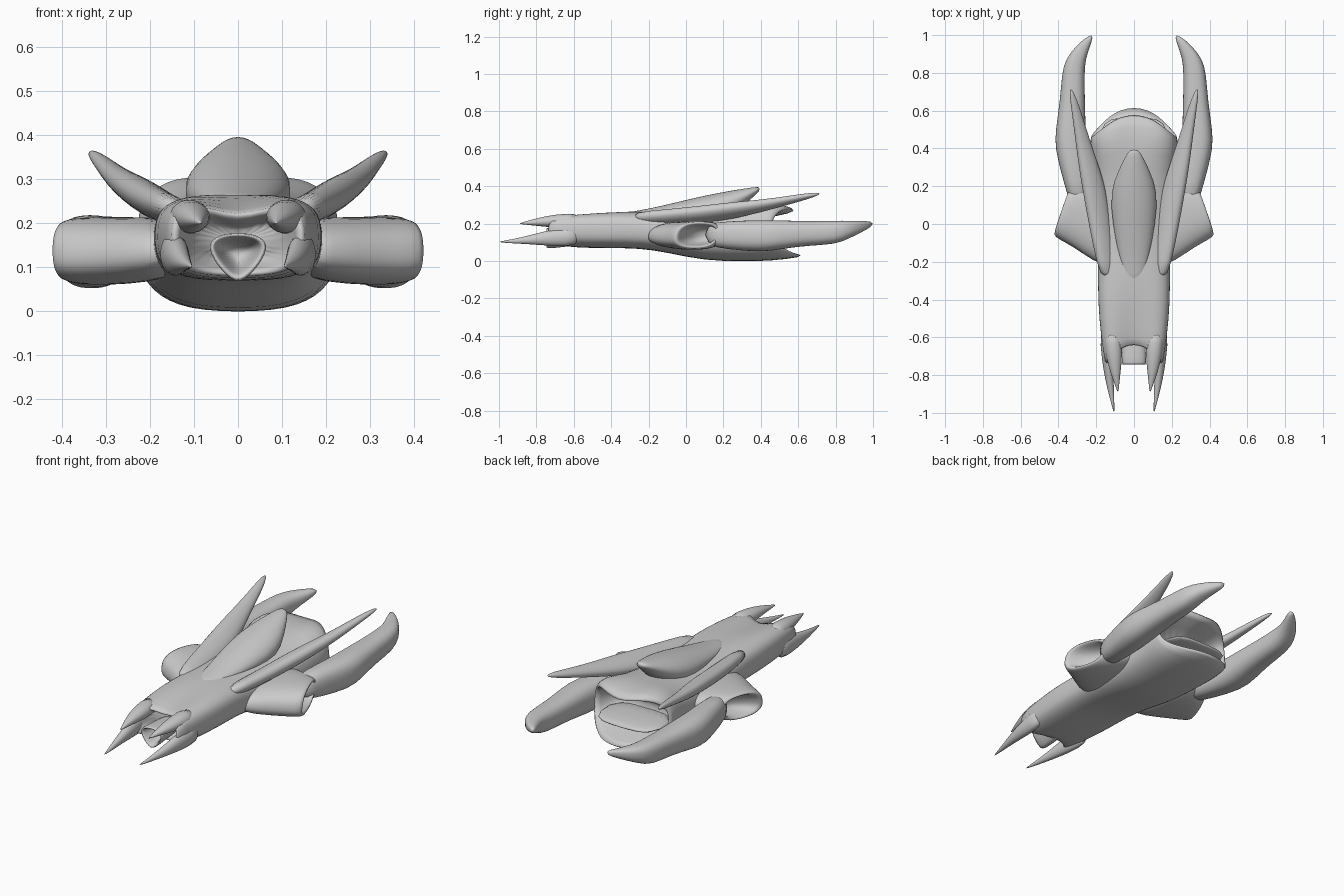
import bpy, bmesh, math
from mathutils import Vector


def ring(c, u, v, p=2.0, taper=0.0, dip=0.0, bow=0.0, n=24):
    """Superellipse around c with half-axes u, v; optional taper, top dip and y bow."""
    pts = []
    for i in range(n):
        a = 2 * math.pi * i / n
        ca, sa = math.cos(a), math.sin(a)
        s = math.copysign(abs(ca) ** (2 / p), ca)
        t = math.copysign(abs(sa) ** (2 / p), sa)
        q = Vector(c) + Vector(u) * s * (1 + taper * t) + Vector(v) * t
        q.y += bow * (1 - s * s)
        if t > 0:
            q.z -= dip * (1 - abs(s)) ** 1.5 * t
        pts.append(q)
    return pts


def loft(name, rings, mirror=False):
    bm = bmesh.new()
    loops = [[bm.verts.new(p) for p in r] for r in rings]
    n = len(loops[0])
    for a, b in zip(loops, loops[1:]):
        for i in range(n):
            j = (i + 1) % n
            bm.faces.new((a[i], a[j], b[j], b[i]))
    bm.faces.new(loops[0])
    bm.faces.new(loops[-1])
    bmesh.ops.recalc_face_normals(bm, faces=bm.faces)
    me = bpy.data.meshes.new(name)
    bm.to_mesh(me)
    bm.free()
    for f in me.polygons:
        f.use_smooth = True
    ob = bpy.data.objects.new(name, me)
    bpy.context.collection.objects.link(ob)
    if mirror:
        ob.modifiers.new("Mirror", 'MIRROR')
    sub = ob.modifiers.new("Smooth", 'SUBSURF')
    sub.levels = sub.render_levels = 1
    return ob


def tube(name, secs, p=2.0, mirror=True, roll=0.0, taper=0.0):
    """Loft along y from (y, cx, cz, rx, rz) sections, rolled about y."""
    c, s = math.cos(roll), math.sin(roll)
    return loft(name, [ring((x, y, z), (rx * c, 0, rx * s), (-rz * s, 0, rz * c), p, taper)
                       for y, x, z, rx, rz in secs], mirror)


# Main hull: hollow nose and hollow rear duct (y, half width, z0, z1, power, dip, bow)
hull = [
    (-.58, .10, .12, .20, 2.5, .02, .08),
    (-.73, .135, .095, .235, 3, .035, .10),
    (-.76, .152, .078, .255, 3, .04, .11),
    (-.60, .176, .070, .267, 3, .035, .04),
    (-.40, .193, .068, .272, 3, .015, 0),
    (-.25, .190, .068, .268, 3, .0, 0),
    (-.10, .195, .045, .265, 2.6, 0, 0),
    (.10, .210, .0, .270, 2.6, 0, 0),
    (.30, .220, -.002, .285, 2.6, 0, 0),
    (.42, .235, -.002, .335, 2.8, .03, .02),
    (.47, .230, .020, .315, 2.6, .04, .15),
    (.46, .212, .040, .290, 2.6, .04, .14),
    (.30, .160, .080, .220, 2.3, 0, .05),
]
loft("hull", [ring((0, y, (a + b) / 2), (w, 0, 0), (0, -.02 if y > .44 else 0, (b - a) / 2), p, 0, d, bow)
              for y, w, a, b, p, d, bow in hull])

# Shelf inside the rear duct
tube("duct_shelf", [(.3, 0, .12, .19, .02), (.5, 0, .12, .19, .018), (.57, 0, .115, .13, .008)], 2.5, False)

# Dorsal spine with overhanging rear tip
tube("dorsal_spine", [
    (-.32, 0, .25, .04, .012), (-.2, 0, .25, .075, .027), (0, 0, .26, .115, .068),
    (.17, 0, .28, .128, .085), (.28, 0, .325, .085, .058), (.36, 0, .37, .045, .025),
    (.395, 0, .385, .022, .012)], 2.0, False)

# Nose mouth: hollow wedge-shaped funnel
tube("mouth", [
    (-.5, 0, .13, .05, .04), (-.66, 0, .125, .055, .05), (-.745, 0, .122, .06, .058),
    (-.75, 0, .125, .05, .046), (-.72, 0, .128, .042, .038), (-.6, 0, .13, .025, .02)],
    2.2, False, 0, .5)

# Front prongs, two per side
tube("upper_prong", [
    (-.56, .115, .215, .05, .045), (-.7, .105, .214, .044, .036), (-.79, .098, .209, .026, .022),
    (-.85, .09, .204, .012, .01), (-.89, .085, .2, .002, .002)])
tube("lower_prong", [
    (-.56, .15, .135, .036, .058), (-.72, .14, .125, .03, .045), (-.82, .131, .115, .023, .026),
    (-.92, .117, .106, .012, .012), (-1.0, .105, .102, .002, .002)])

# Swept upper fins
tube("swept_fin", [
    (-.3, .13, .225, .05, .03), (-.1, .165, .233, .06, .035), (.1, .195, .25, .068, .038),
    (.25, .225, .27, .064, .036), (.4, .262, .294, .046, .028), (.55, .295, .325, .03, .02),
    (.66, .32, .349, .02, .014), (.715, .335, .36, .005, .005)], 2.2, True, .5)

# Side scoops: cups opening outward (x, y, z, half y, half z, outward tilt)
scoop = [
    (.12, 0, .145, .24, .06, 0), (.2, .02, .14, .22, .075, .01), (.3, .05, .136, .165, .078, .03),
    (.36, .055, .137, .135, .076, .04), (.388, .06, .138, .115, .07, .04),
    (.38, .06, .138, .098, .057, .035), (.33, .08, .138, .09, .05, .02), (.27, .12, .14, .05, .03, 0)]
loft("side_scoop", [ring((x, y, z), (-t, ry, 0), (0, .015, rz), 2.5)
                    for x, y, z, ry, rz, t in scoop], True)

# Rear arms with inward-hooked tips
tube("rear_arm", [
    (.1, .29, .142, .05, .06), (.22, .305, .138, .066, .075), (.4, .338, .133, .083, .087),
    (.5, .335, .14, .08, .078), (.65, .326, .148, .066, .065), (.8, .322, .152, .06, .064),
    (.87, .31, .168, .053, .048), (.94, .272, .184, .04, .03), (1.0, .226, .2, .012, .012)], 2.5)
